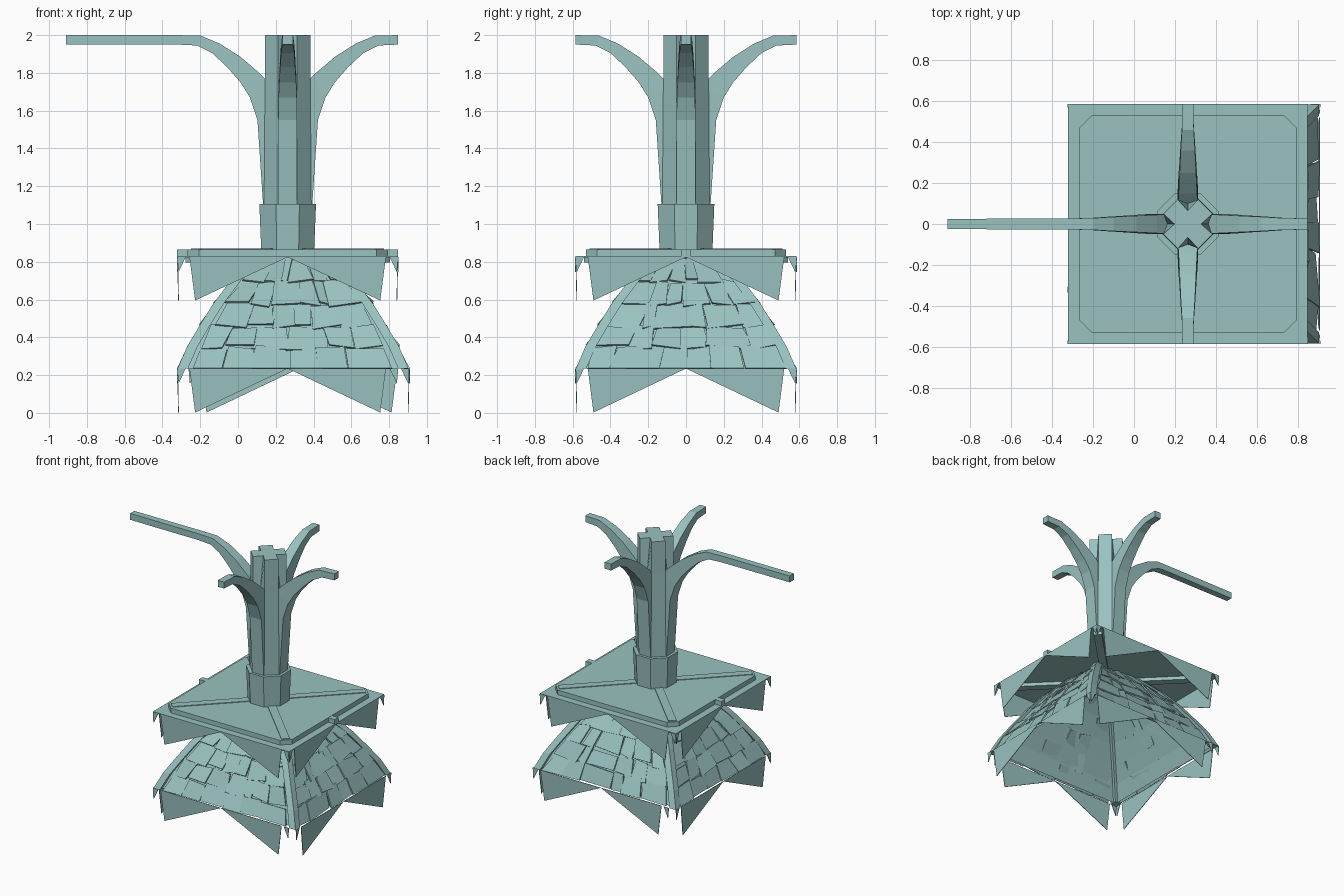
import bpy, math, random
from mathutils import Vector, Matrix

if "Cube" in bpy.data.objects:
    bpy.data.objects.remove(bpy.data.objects["Cube"])

random.seed(4)
CX = 0.263  # tower axis

# weathered blue-green surface
MAT = bpy.data.materials.new("weathered_teal")
MAT.diffuse_color = (0.32, 0.54, 0.53, 1)
MAT.use_nodes = True
MAT.node_tree.nodes["Principled BSDF"].inputs["Base Color"].default_value = MAT.diffuse_color


def make(name, verts, faces, thick=0):
    me = bpy.data.meshes.new(name)
    me.from_pydata([tuple(v) for v in verts], [], faces)
    me.validate()
    me.materials.append(MAT)
    ob = bpy.data.objects.new(name, me)
    bpy.context.collection.objects.link(ob)
    if thick:
        m = ob.modifiers.new("thickness", 'SOLIDIFY')
        m.thickness, m.offset = thick, 0
    return ob


def place(k, u, d, z, shift=0.0):
    """Side k (0 front, 1 right, 2 back, 3 left): u along the side, d outward."""
    p = Matrix.Rotation(k * math.pi / 2, 3, 'Z') @ Vector((u, -d, z))
    return Vector((p.x + CX + shift, p.y, p.z))


def loft(name, rings, cap=True):
    n = len(rings[0])
    faces = [(i * n + j, i * n + (j + 1) % n, (i + 1) * n + (j + 1) % n, (i + 1) * n + j)
             for i in range(len(rings) - 1) for j in range(n)]
    if cap:
        faces += [tuple(range(n))[::-1], tuple(range((len(rings) - 1) * n, len(rings) * n))]
    return make(name, [v for r in rings for v in r], faces)


def octagon(h, c, z):
    pts = [(c, -h), (h, -c), (h, c), (c, h), (-c, h), (-h, c), (-h, -c), (-c, -h)]
    return [(CX + x, y, z) for x, y in pts]


def beam(name, a, b, w, h):
    a, b = Vector(a), Vector(b)
    s = (b - a).cross(Vector((0, 0, 1))).normalized() * w / 2
    up = Vector((0, 0, h / 2))
    return loft(name, [[p - s - up, p + s - up, p + s + up, p - s + up] for p in (a, b)])


# curved arms: outer offset/height, inner offset/height, half width
ARM = [(.13, 1.1, .07, 1.1, .05), (.16, 1.55, .09, 1.62, .05), (.20, 1.67, .10, 1.75, .048),
       (.25, 1.75, .15, 1.80, .045), (.32, 1.83, .25, 1.885, .04), (.40, 1.905, .36, 1.955, .035),
       (.48, 1.945, .46, 1.997, .029), (.585, 1.95, .585, 2.0, .027)]
for k, nm in enumerate(("front", "right", "back", "left")):
    prof = ARM + ([(1.173, 1.95, 1.173, 2.0, .025)] if k == 3 else [])
    loft(nm + "_arm", [[place(k, -w, o, zo), place(k, w, o, zo), place(k, w, i, zi), place(k, -w, i, zi)]
                       for o, zo, i, zi, w in prof])

# column core with notches behind the arms
rings = []
for z, h, n in ((1.1, .125, .12), (1.5, .122, .11), (1.75, .12, .10), (2.0, .12, .065)):
    ring = []
    for k in range(4):
        ring += [place(k, -.05, h, z), place(k, 0, n, z), place(k, .05, h, z)]
    rings.append(ring)
loft("column_core", rings)

# octagonal collar
loft("collar", [octagon(.14, .058, .86), octagon(.15, .062, 1.105)])

# platform: chamfered slab on a thin square sheet
loft("platform_slab", [octagon(.53, .47, .825), octagon(.53, .47, .866)])
S = .585
make("platform_sheet", [(CX - S, -S, .826), (CX + S, -S, .826), (CX + S, S, .826), (CX - S, S, .826)],
     [(0, 1, 2, 3)], .008)
beam("platform_cross_beam", (CX - S, 0, .847), (CX + S, 0, .847), .045, .036)
for s in (-1, 1):
    beam("platform_under_beam", (CX - .52, -.52 * s, .81), (CX + .52, .52 * s, .81), .06, .03)
    beam("platform_top_strip", (CX - .49, -.49 * s, .866), (CX + .49, .49 * s, .866), .06, .01)


# hanging corner-pointed drapes
def drape(name, k, top, drop, shift=0.0):
    v, f = [], []
    for s in (-1, 1):
        n = len(v)
        pts = [(.0, .583, top), (.52, .583, top), (.49, .578, top - drop)]
        v += [place(k, s * u, d, z, shift) for u, d, z in pts]
        v += [place(k, s * u, d, z, shift) for u, d, z in
              [(.54, .583, top), (.585, .585, top), (.578, .585, top - .08)]]
        f += [(n, n + 1, n + 2), (n + 3, n + 4, n + 5)]
    make(name, v, f, .004)


for k in range(4):
    drape("upper_drape", k, .825, .23)
    drape("lower_drape", k, .235, .233, .06 if k in (1, 2) else 0)

# curved hip roof, hollow underneath
ROOF = [(.575, .235), (.525, .35), (.46, .46), (.385, .58), (.295, .70), (.18, .82)]
EX = .06  # roof is pushed out on the right
loft("roof_shell", [[(CX - r + .025, -r + .025, z), (CX + r - .025 + EX, -r + .025, z),
                     (CX + r - .025 + EX, r - .025, z), (CX - r + .025, r - .025, z)]
                    for r, z in ROOF], cap=False)

# uneven, tilted, overlapping roof tiles
tv, tf = [], []
for k in range(4):
    sh = EX if k == 1 else EX / 2 if k in (0, 2) else 0
    for (r0, z0), (r1, z1) in zip(ROOF, ROOF[1:]):
        cuts = [-.92] + [-.92 + 1.84 * (i + random.uniform(-.35, .35)) / 6 for i in range(1, 6)] + [.92]
        for a, b in zip(cuts, cuts[1:]):
            n = len(tv)
            for u, r, z, lo, hi in ((a, r0, z0, -.02, .008), (b, r0, z0, -.02, .008),
                                    (b, r1, z1, -.025, 0), (a, r1, z1, -.025, 0)):
                dz = random.uniform(-.02, .01) if z > .3 else 0
                tv.append(place(k, u * r + random.uniform(-.012, .012), r + random.uniform(lo, hi), z + dz, sh))
            tf.append((n, n + 1, n + 2, n + 3))
make("roof_tiles", tv, tf, .01)

# corner hip ribs
for sx in (-1, 1):
    for sy in (-1, 1):
        ex = EX - .003 if sx > 0 else 0
        rr = []
        for r, z in ROOF:
            x, y = CX + ex + sx * (r + .008), sy * (r + .008)
            rr.append([(x, y, z), (x - sx * .055, y, z), (x - sx * .055, y - sy * .055, z), (x, y - sy * .055, z)])
        loft("hip_rib", rr)
